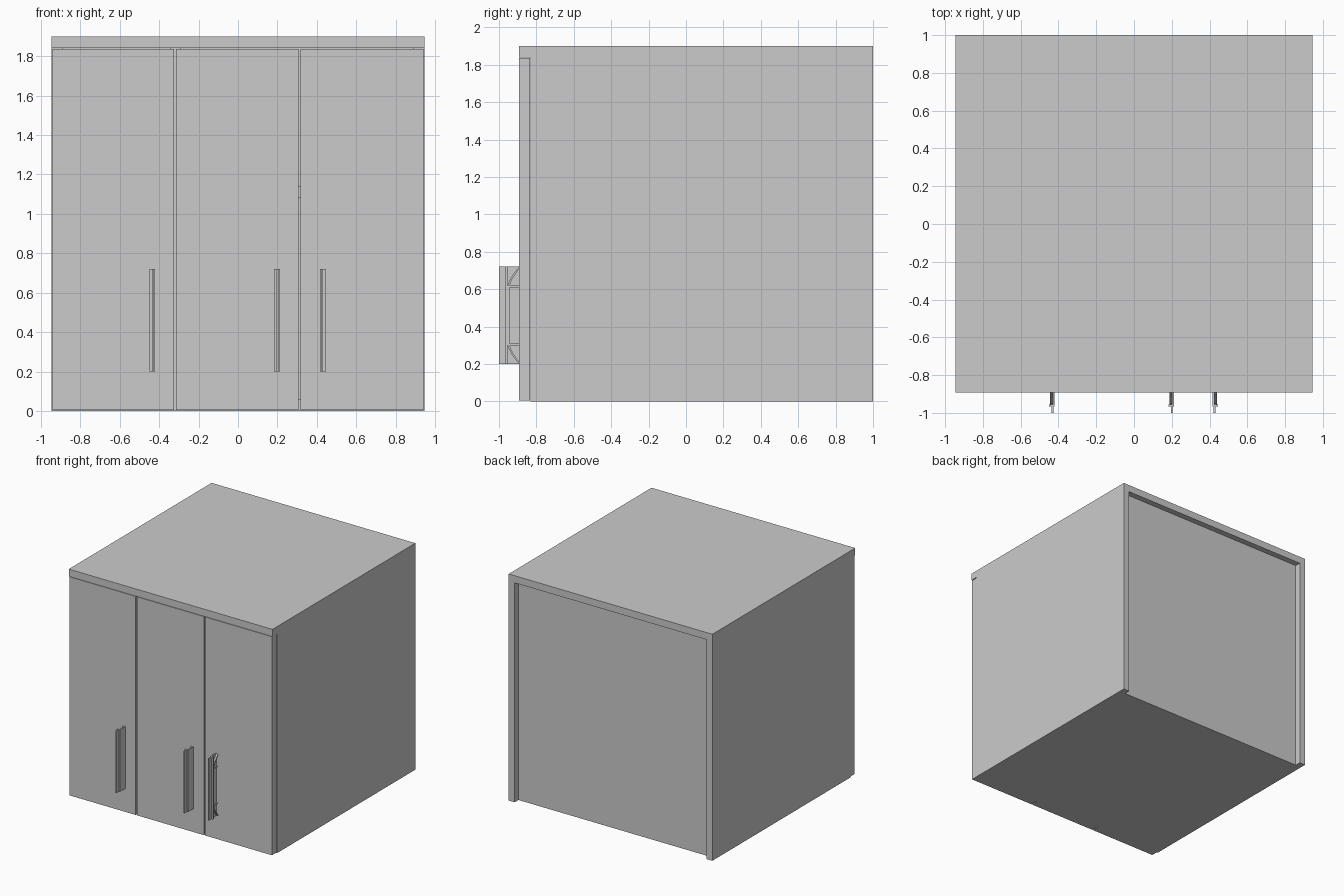
import bpy, bmesh, math

if "Cube" in bpy.data.objects:
    bpy.data.objects.remove(bpy.data.objects["Cube"])


def prism(name, profile, x0, x1):
    """Extrude a (y, z) profile from x0 to x1."""
    bm = bmesh.new()
    face = bm.faces.new([bm.verts.new((x0, y, z)) for y, z in profile])
    ext = bmesh.ops.extrude_face_region(bm, geom=[face])
    moved = [v for v in ext["geom"] if isinstance(v, bmesh.types.BMVert)]
    bmesh.ops.translate(bm, verts=moved, vec=(x1 - x0, 0, 0))
    bmesh.ops.recalc_face_normals(bm, faces=bm.faces)
    mesh = bpy.data.meshes.new(name)
    bm.to_mesh(mesh)
    bm.free()
    obj = bpy.data.objects.new(name, mesh)
    bpy.context.collection.objects.link(obj)
    return obj


def box(name, x, y, z):
    (y0, y1), (z0, z1) = y, z
    return prism(name, [(y0, z0), (y1, z0), (y1, z1), (y0, z1)], min(x), max(x))


W = 0.945            # half width
FRONT = -0.893       # door face
CARCASS = -0.832     # front edge of the side panels
T = 0.055            # board thickness
BACK = 0.95          # recessed back panel face

# Carcass
box("top_panel", (-W, W), (FRONT, 1.0), (1.84, 1.9))
for side, s in (("left", -1), ("right", 1)):
    box(side + "_side_panel", (s * W, s * (W - T)), (CARCASS, 1.0), (0, 1.84))
box("bottom_panel", (T - W, W - T), (CARCASS, BACK), (0, 0.06))
box("back_panel", (T - W, W - T), (BACK - 0.03, BACK), (0.06, 1.84))

# Interior divider behind the left door gap, shelf across the wider bay
box("divider", (-0.345, -0.29), (CARCASS, BACK - 0.03), (0.06, 1.84))
box("shelf", (-0.29, W - T), (CARCASS, BACK - 0.03), (1.08, 1.14))

# Doors
doors = [("left", -0.94, -0.324), ("middle", -0.314, 0.308), ("right", 0.318, 0.94)]
for name, x0, x1 in doors:
    box(name + "_door", (x0, x1), (FRONT, CARCASS - 0.003), (0.004, 1.837))


# Handles: upright plate with a flange and bowed rib on one side
def handle(name, x, s):
    def span(a, b):
        return sorted((x + s * a, x + s * b))

    z0, z1 = 0.2, 0.72
    mid, half = (z0 + z1) / 2, (z1 - z0) / 2
    box(name + "_plate", span(-0.012, -0.002), (-0.965, FRONT), (z0, z1))
    box(name + "_fin", span(-0.005, 0.005), (-1.0, -0.965), (z0, z1))
    box(name + "_flange", span(-0.012, 0.018), (-0.967, -0.955), (z0, z1))

    # Bowed rib: curved ends with a straight middle
    outer, inner = [], []
    steps = 6
    for sign in (-1, 1):
        for i in range(steps + 1):
            t = i / steps if sign < 0 else 1 - i / steps
            a = t * math.pi / 2
            z = mid + sign * (half - 0.12 * t)
            y = FRONT - 0.062 * math.sin(a)
            outer.append((y, z))
            inner.append((y + 0.010 * t, mid + sign * (half - 0.012 - 0.12 * t)))
    prism(name + "_bow", outer + inner[::-1], *span(-0.003, 0.012))

    # Short posts joining the bow to the door
    for end, z in (("lower", 0.305), ("upper", 0.615)):
        box(f"{name}_{end}_post", span(-0.003, 0.010), (-0.957, FRONT), (z - 0.005, z + 0.005))


handle("left_handle", -0.432, -1)
handle("middle_handle", 0.2, -1)
handle("right_handle", 0.427, 1)
